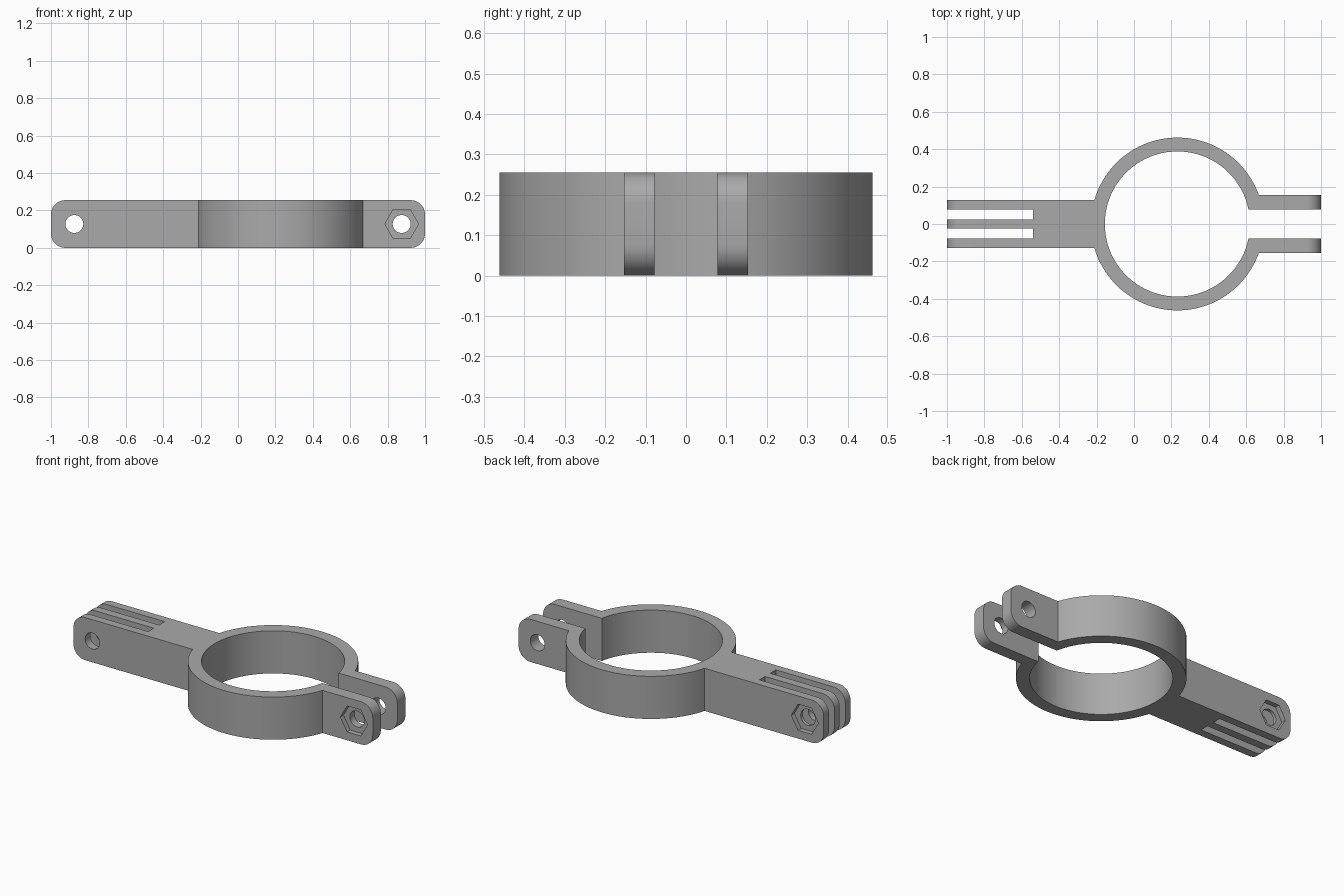
import bpy
import bmesh
from math import asin, cos, sin, pi
from mathutils import Matrix

if "Cube" in bpy.data.objects:
    bpy.data.objects.remove(bpy.data.objects["Cube"], do_unlink=True)

HEIGHT = 0.255
CENTRE = 0.232            # ring centre on x
OUTER, INNER = 0.462, 0.388
ARM, GAP, TAB = 0.127, 0.078, 0.154   # half widths
FIN, SLOT_END = 0.025, -0.54
CORNER = 0.077
ARM_HOLE, TAB_HOLE = -0.875, 0.875
RECESS = 0.03

grey = bpy.data.materials.new("plain grey")
grey.use_nodes = True
grey.diffuse_color = (0.4, 0.4, 0.4, 1)
grey.node_tree.nodes["Principled BSDF"].inputs["Base Color"].default_value = (0.4, 0.4, 0.4, 1)


def arc(radius, start, end, steps=48):
    angles = [start + (end - start) * i / steps for i in range(steps + 1)]
    return [(CENTRE + radius * cos(a), radius * sin(a)) for a in angles]


def make_object(name, bm):
    bmesh.ops.recalc_face_normals(bm, faces=bm.faces)
    mesh = bpy.data.meshes.new(name)
    bm.to_mesh(mesh)
    bm.free()
    mesh.materials.append(grey)
    obj = bpy.data.objects.new(name, mesh)
    bpy.context.collection.objects.link(obj)
    return obj


# Plan outline: slotted arm, split ring and clamp tab, mirrored in y
half = [(-1, FIN), (SLOT_END, FIN), (SLOT_END, GAP), (-1, GAP), (-1, ARM)]
half += arc(OUTER, pi - asin(ARM / OUTER), asin(TAB / OUTER))
half += [(1, TAB), (1, GAP)]
half += arc(INNER, asin(GAP / INNER), pi)
outline = half + [(x, -y) for x, y in reversed(half[:-1])]

bm = bmesh.new()
base = bm.faces.new([bm.verts.new((x, y, 0)) for x, y in outline])
top = bmesh.ops.extrude_face_region(bm, geom=[base])["geom"]
bmesh.ops.translate(bm, vec=(0, 0, HEIGHT),
                    verts=[v for v in top if isinstance(v, bmesh.types.BMVert)])

# Rounded corners on the ends of every fin and tab
ends = [e for e in bm.edges
        if all(abs(v.co.x) > 0.999 for v in e.verts)
        and abs(e.verts[0].co.z - e.verts[1].co.z) < 0.001]
bmesh.ops.bevel(bm, geom=ends, offset=CORNER, segments=10, profile=0.5, affect='EDGES')
clamp = make_object("pipe_clamp", bm)


def cut(name, x, y, radius, length, sides, turn=0):
    """Bore a prism along y out of the clamp."""
    bm = bmesh.new()
    matrix = (Matrix.Translation((x, y, HEIGHT / 2)) @ Matrix.Rotation(pi / 2, 4, 'X')
              @ Matrix.Rotation(turn, 4, 'Z'))
    bmesh.ops.create_cone(bm, cap_ends=True, segments=sides, radius1=radius,
                          radius2=radius, depth=length, matrix=matrix)
    cutter = make_object(name, bm)
    cutter.hide_render = True
    mod = clamp.modifiers.new(name, 'BOOLEAN')
    mod.operation, mod.solver, mod.object = 'DIFFERENCE', 'EXACT', cutter
    bpy.context.view_layer.objects.active = clamp
    bpy.ops.object.modifier_apply(modifier=name)
    bpy.data.objects.remove(cutter, do_unlink=True)


# Bolt holes and hexagonal nut recesses
for x in (ARM_HOLE, TAB_HOLE):
    cut("bolt_hole", x, 0, 0.048, 1, 40)
cut("arm_nut_recess", ARM_HOLE, ARM, 0.09, 2 * RECESS, 6, pi / 6 * 3)
cut("tab_nut_recess", TAB_HOLE, -TAB, 0.09, 2 * RECESS, 6, pi / 6 * 3)

bpy.ops.object.select_all(action='DESELECT')
clamp.select_set(True)
bpy.context.view_layer.objects.active = clamp
bpy.ops.object.shade_smooth_by_angle()
